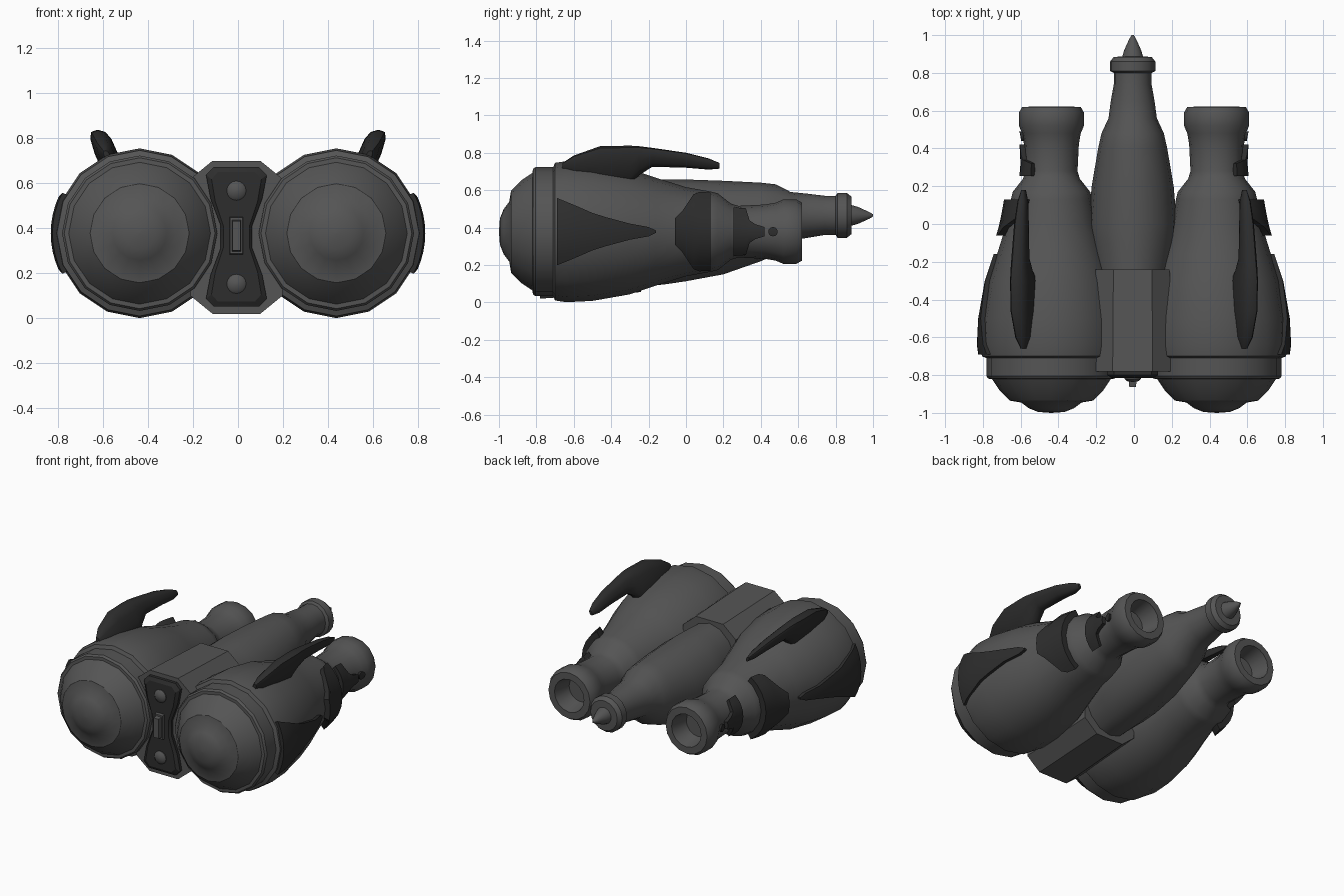
import bpy, bmesh
from math import sin, cos, pi, asin, copysign

if "Cube" in bpy.data.objects:
    bpy.data.objects.remove(bpy.data.objects["Cube"], do_unlink=True)


def material(name, value):
    m = bpy.data.materials.new(name)
    m.use_nodes = True
    colour = (value, value, value, 1)
    m.diffuse_color = colour
    bsdf = next(n for n in m.node_tree.nodes if n.type == 'BSDF_PRINCIPLED')
    bsdf.inputs["Base Color"].default_value = colour
    bsdf.inputs["Roughness"].default_value = 0.7
    return m


GREY = material("body grey", 0.09)
DARK = material("dark trim grey", 0.026)


def loft(name, rings, mat, angle=35):
    """Skin a list of equal-length point rings and cap both ends."""
    bm = bmesh.new()
    loops = [[bm.verts.new(p) for p in ring] for ring in rings]
    n = len(loops[0])
    for a, b in zip(loops, loops[1:]):
        for i in range(n):
            j = (i + 1) % n
            bm.faces.new((a[i], a[j], b[j], b[i]))
    bm.faces.new(loops[0])
    bm.faces.new(loops[-1])
    bmesh.ops.recalc_face_normals(bm, faces=bm.faces)
    mesh = bpy.data.meshes.new(name)
    bm.to_mesh(mesh)
    bm.free()
    mesh.materials.append(mat)
    ob = bpy.data.objects.new(name, mesh)
    bpy.context.collection.objects.link(ob)
    bpy.ops.object.select_all(action='DESELECT')
    ob.select_set(True)
    bpy.context.view_layer.objects.active = ob
    bpy.ops.object.shade_smooth_by_angle(angle=angle * pi / 180)
    return ob


def ellipse(x, y, z, rx, rz, n=16, power=1.0):
    def soft(v):
        return copysign(abs(v) ** power, v)
    return [(x + rx * soft(cos(2 * pi * i / n)), y, z + rz * soft(sin(2 * pi * i / n)))
            for i in range(n)]


# Pods: turned profile (y, radius) from nose dome to hollow nozzle
POD_X, POD_Z = 0.437, 0.378
POD = [(-1, .002), (-.995, .07), (-.975, .12), (-.945, .16), (-.935, .22),
       (-.88, .275), (-.82, .315), (-.819, .335), (-.805, .345), (-.71, .345),
       (-.70, .368), (-.64, .377), (-.5, .37), (-.3, .335), (-.16, .288),
       (0, .238), (.13, .215), (.17, .205), (.24, .15), (.28, .138),
       (.42, .145), (.48, .155), (.52, .172), (.59, .172), (.62, .155),
       (.621, .11), (.5, .085), (.499, .002)]


def pod_radius(y):
    for (y0, r0), (y1, r1) in zip(POD, POD[1:]):
        if y0 <= y <= y1:
            return r0 + (r1 - r0) * (y - y0) / (y1 - y0)


def wrap_plate(name, side, stations, thick):
    """Plate hugging the outer flank of a pod; stations are (y, half height)."""
    rings, steps = [], 8
    for y, half in stations:
        outer = pod_radius(y) + thick
        a = asin(min(half / outer, 1))
        arc = [a * (2 * i / steps - 1) for i in range(steps + 1)]
        path = [(outer, t) for t in arc] + [(outer - thick - .03, t) for t in reversed(arc)]
        rings.append([(side * (POD_X + r * cos(t)), y, POD_Z + r * sin(t)) for r, t in path])
    loft(name, rings, DARK)


# Fin stations: y, underside, top, half thickness
FIN = [(-.66, .70, .745, .013), (-.6, .66, .785, .036), (-.46, .62, .835, .05),
       (-.30, .62, .838, .052), (-.25, .68, .835, .046), (-.18, .725, .826, .04),
       (0, .72, .80, .033), (.12, .71, .77, .024), (.18, .715, .745, .01)]

for side, label in ((1, "left"), (-1, "right")):
    loft(label + "_pod", [ellipse(side * POD_X, y, POD_Z, r, r) for y, r in POD], GREY)

    # Outward-leaning top fin
    rings = []
    for y, low, high, half in FIN:
        ring = ellipse(0, y, (low + high) / 2, half, (high - low) / 2, 12, .7)
        rings.append([(side * (.592 + x + .37 * (z - .75)), yy, z) for x, yy, z in ring])
    loft(label + "_fin", rings, DARK, 50)

    # Flank plates and nozzle pin
    wrap_plate(label + "_front_plate", side,
               [(-.69, .18), (-.64, .16), (-.58, .135), (-.5, .1), (-.43, .078),
                (-.3, .043), (-.2, .025), (-.16, .006)], .018)
    wrap_plate(label + "_middle_plate", side,
               [(-.06, .07), (-.02, .11), (.04, .2), (.07, .212), (.13, .21)], .036)
    wrap_plate(label + "_nozzle_plate", side,
               [(.255, .13), (.32, .125), (.34, .06), (.37, .04), (.42, .025)], .024)
    wrap_plate(label + "_nozzle_pin", side,
               [(.465 - .025 * cos(pi * i / 6), .003 + .022 * sin(pi * i / 6))
                for i in range(7)], .012)

# Central tank with tapering neck, collar and spike: y, centre z, x radius, z radius
MID = -.007
TANK = [(-.5, .365, .2, .29), (-.24, .37, .205, .288), (-.1, .378, .228, .28),
        (0, .385, .234, .272), (.2, .4, .217, .25), (.4, .43, .183, .21),
        (.48, .443, .165, .188), (.56, .46, .128, .13), (.65, .463, .116, .118),
        (.74, .465, .1, .105), (.8, .465, .1, .105), (.81, .465, .12, .12),
        (.86, .465, .12, .12), (.885, .465, .1, .1), (.886, .465, .055, .055),
        (.92, .465, .045, .045), (.98, .465, .018, .018), (1, .465, .006, .006)]
loft("centre_tank", [ellipse(MID, y, z, rx, rz) for y, z, rx, rz in TANK], GREY)

# Bevelled housing joining the pods


def housing_ring(y, low, high, half):
    right = [(half, low + .08), (half, high - .08), (half * .52, high)]
    pts = [(half * .52, low)] + right
    pts += [(-x, z) for x, z in reversed(pts)]
    return [(MID + x, y, z) for x, z in pts]


loft("centre_housing", [housing_ring(-.78, .02, .70, .204),
                        housing_ring(-.24, .055, .678, .196)], GREY, 30)

# Hourglass front plate with chamfered rim
HALF_OUTLINE = [(.1, -.31), (.135, -.275), (.115, -.17), (.07, -.05),
                (.07, .05), (.115, .17), (.135, .275), (.1, .31)]
OUTLINE = HALF_OUTLINE + [(-x, z) for x, z in reversed(HALF_OUTLINE)]


def plate_ring(y, sx, sz):
    return [(MID + x * sx, y, .362 + z * sz) for x, z in OUTLINE]


loft("front_clasp_plate", [plate_ring(-.77, 1, 1), plate_ring(-.80, 1, 1),
                           plate_ring(-.815, .82, .93)], DARK, 25)

# Domed bolts
for label, z in (("upper", .567), ("lower", .153)):
    loft(label + "_bolt", [ellipse(MID, y, z, r, r) for y, r in
                           ((-.80, .043), (-.82, .043), (-.832, .03), (-.836, .003))], GREY)

# Stepped latch in the middle of the plate


def rectangle(y, hx, hz):
    return [(MID + x, y, .367 + z) for x, z in ((hx, hz), (-hx, hz), (-hx, -hz), (hx, -hz))]


loft("latch_base", [rectangle(-.80, .032, .085), rectangle(-.835, .028, .08)], GREY)
loft("latch_button", [rectangle(-.83, .02, .07), rectangle(-.862, .018, .065)], GREY)
